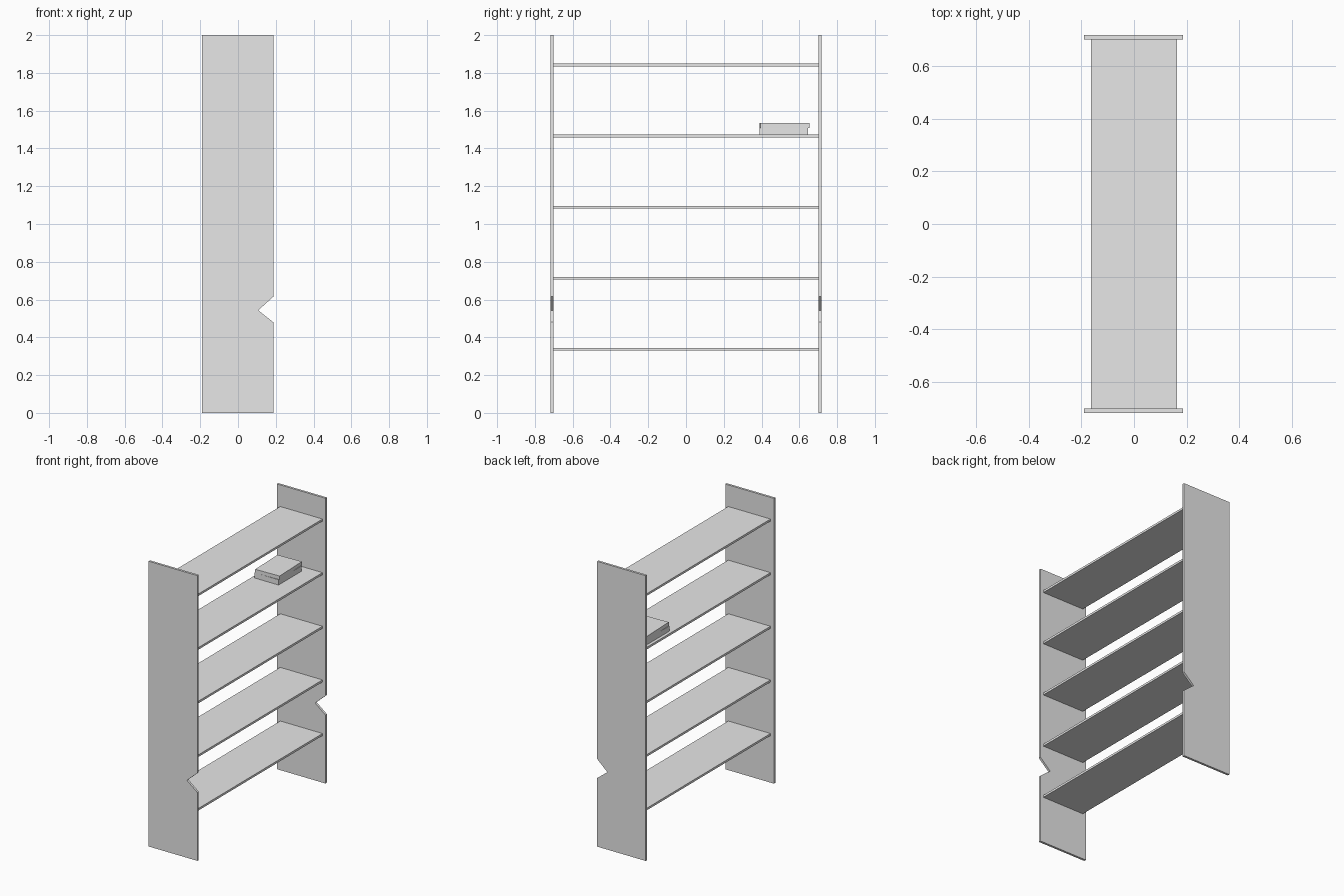
import bpy
import bmesh
from math import radians
from mathutils import Matrix, Vector

cube = bpy.data.objects.get("Cube")
if cube:
    bpy.data.objects.remove(cube, do_unlink=True)

grey = bpy.data.materials.new("light_grey")
grey.use_nodes = True
grey.diffuse_color = (0.8, 0.8, 0.8, 1)
grey.node_tree.nodes["Principled BSDF"].inputs["Base Color"].default_value = (0.8, 0.8, 0.8, 1)


def add_object(name, bm):
    bmesh.ops.recalc_face_normals(bm, faces=bm.faces)
    mesh = bpy.data.meshes.new(name)
    bm.to_mesh(mesh)
    bm.free()
    mesh.materials.append(grey)
    obj = bpy.data.objects.new(name, mesh)
    bpy.context.collection.objects.link(obj)
    return obj


def box(name, center, size, turn=0):
    bm = bmesh.new()
    bmesh.ops.create_cube(bm, size=1)
    bmesh.ops.transform(bm, verts=bm.verts, matrix=Matrix.Translation(center)
                        @ Matrix.Rotation(radians(turn), 4, "Z")
                        @ Matrix.Diagonal(Vector((*size, 1))))
    return add_object(name, bm)


# Side panels: a tall board with a V notch in one edge
PANEL = [(-0.19, 0), (0.187, 0), (0.187, 0.48), (0.107, 0.543),
         (0.187, 0.615), (0.187, 2), (-0.19, 2)]


def side_panel(name, y, thickness=0.016):
    bm = bmesh.new()
    face = bm.faces.new([bm.verts.new((x, y, z)) for x, z in PANEL])
    moved = bmesh.ops.extrude_face_region(bm, geom=[face])["geom"]
    bmesh.ops.translate(bm, vec=(0, thickness, 0),
                        verts=[v for v in moved if isinstance(v, bmesh.types.BMVert)])
    return add_object(name, bm)


side_panel("front_side_panel", -0.718)
side_panel("back_side_panel", 0.702)

# Shelves
for i in range(5):
    box(f"shelf_{i + 1}", (0, 0, 0.337 + i * 0.376), (0.328, 1.404, 0.015))

# Two stacked books on the fourth shelf
box("lower_book", (-0.05, 0.517, 1.491), (0.185, 0.256, 0.037))
box("upper_book", (-0.05, 0.521, 1.522), (0.185, 0.26, 0.026), turn=2)
